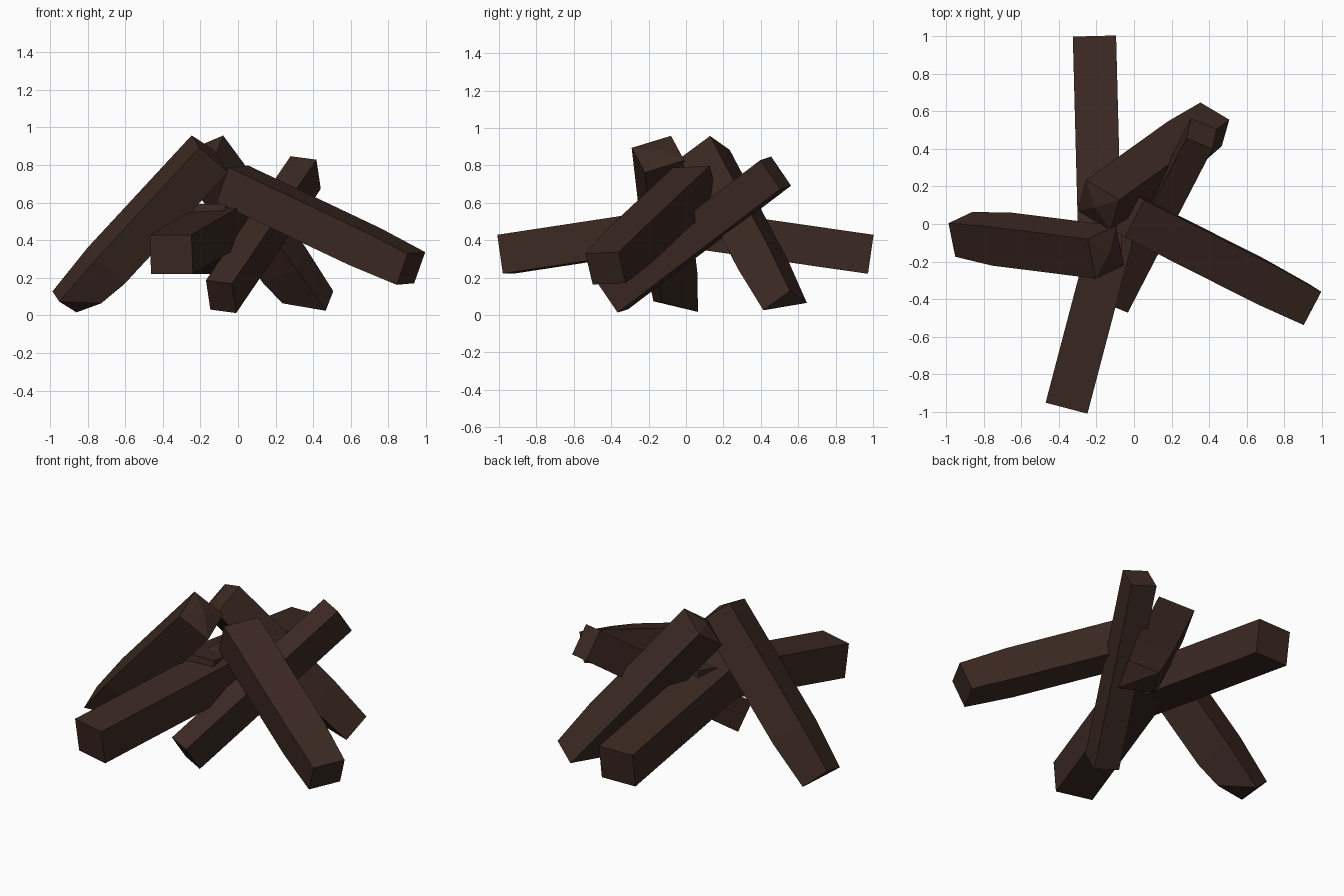
import bpy
from mathutils import Vector

if "Cube" in bpy.data.objects:
    bpy.data.objects.remove(bpy.data.objects["Cube"])

bark = bpy.data.materials.new("dark_bark")
bark.diffuse_color = (0.045, 0.022, 0.016, 1)
bark.use_nodes = True
bark.node_tree.nodes["Principled BSDF"].inputs["Base Color"].default_value = bark.diffuse_color


def log(name, foot, head, side, w, h, swell=1.0, cut=None, trim=0.0, tip=0.0):
    """Hewn log from foot to head; one foot corner may be trimmed, head may be pointed."""
    foot, head, side = Vector(foot), Vector(head), Vector(side)
    axis = (head - foot).normalized()
    side = (side - axis * side.dot(axis)).normalized()
    up = axis.cross(side)
    length = (head - foot).length
    verts = []
    for t, k in ((0, 1.0), (0.3, swell), (length, swell)):
        for i, (a, b) in enumerate(((-1, -1), (1, -1), (1, 1), (-1, 1))):
            shift = trim if (t == 0 and i == cut) else 0
            verts.append(foot + axis * (t + shift) + side * a * w * k / 2 + up * b * h * k / 2)
    verts.append(head + axis * tip)
    faces = []
    for r in (0, 4):
        for i in range(4):
            j = (i + 1) % 4
            faces.append((r + i, r + j, r + 4 + j, r + 4 + i))
    # foot face, split beside the trimmed corner
    if cut is None:
        faces.append((3, 2, 1, 0))
    else:
        a, b, c, d = [(cut + n) % 4 for n in range(4)]
        faces += [(d, b, a), (d, c, b)]
    # head face, fanned to a shallow point if needed
    if tip:
        faces += [(8 + i, 8 + (i + 1) % 4, 12) for i in range(4)]
    else:
        faces.append((8, 9, 10, 11))
        verts.pop()
    mesh = bpy.data.meshes.new(name)
    mesh.from_pydata([tuple(v) for v in verts], [], faces)
    mesh.materials.append(bark)
    obj = bpy.data.objects.new(name, mesh)
    bpy.context.collection.objects.link(obj)


# two low logs lying front and back
log("back_log", (-0.21, 0.985, 0.325), (-0.18, -0.16, 0.49), (1, 0.02, 0), 0.23, 0.21)
log("front_log", (-0.355, -0.965, 0.325), (-0.07, 0.12, 0.49), (0.97, -0.25, 0), 0.23, 0.21)

# steep logs meeting at the peak
log("left_log", (-0.905, -0.055, 0.045), (-0.15, -0.15, 0.86), (0.13, 0.06, -0.11),
    0.18, 0.19, 1.18, 1, 0.14, 0.03)
log("back_right_log", (0.41, 0.53, 0.045), (-0.19, 0.10, 0.86), (-0.16, 0.09, -0.06),
    0.19, 0.18, 1.15, 2, 0.14, 0.03)

# shallower leaning logs
log("right_log", (0.92, -0.43, 0.25), (-0.03, 0.05, 0.70), (0.09, 0.18, 0.01),
    0.20, 0.18, 1.12)
log("crossing_log", (-0.09, -0.39, 0.10), (0.36, 0.48, 0.76), (0.14, -0.06, -0.02),
    0.15, 0.19)
